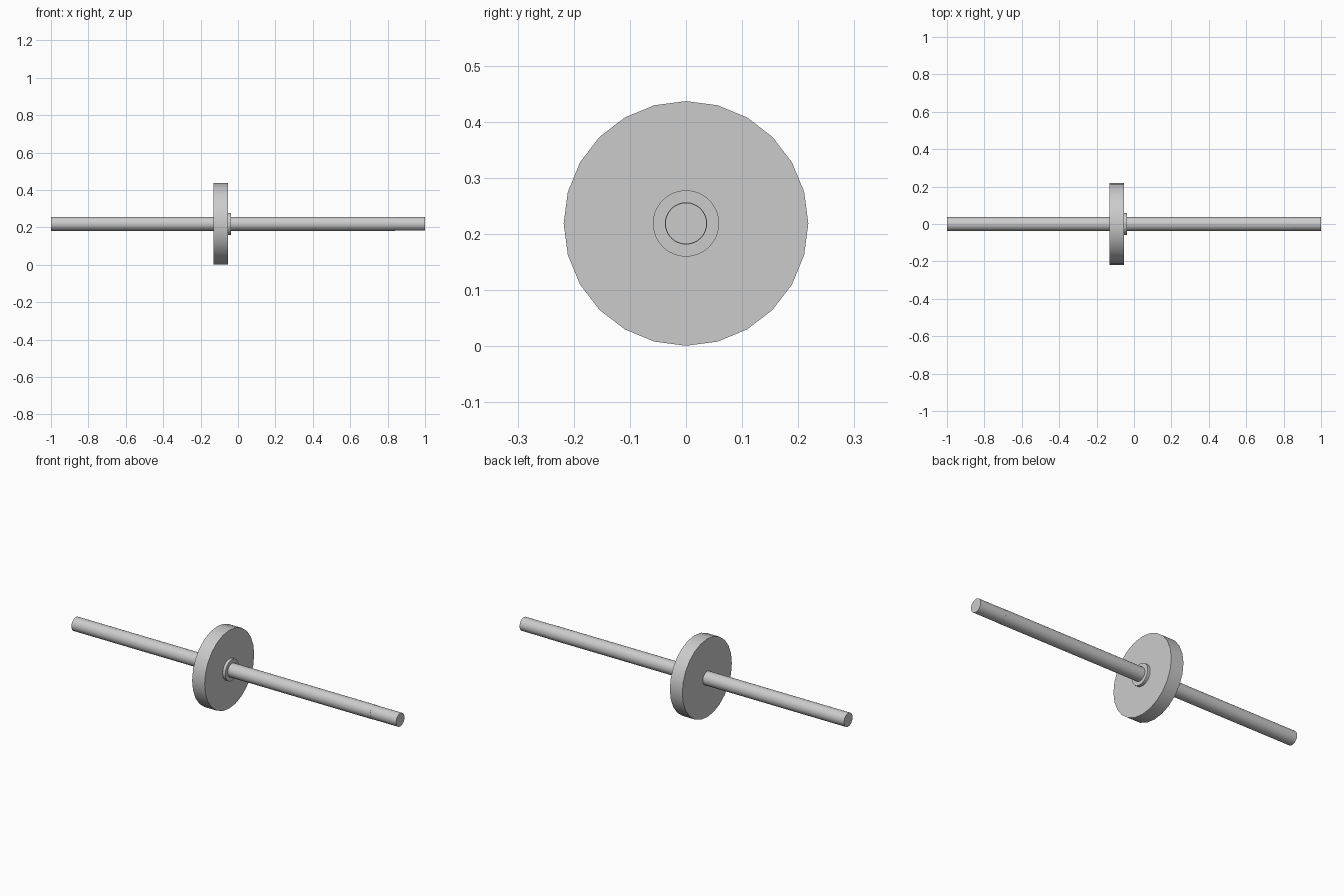
import bpy
from math import pi, radians

if "Cube" in bpy.data.objects:
    bpy.data.objects.remove(bpy.data.objects["Cube"])

AXIS_Z = 0.219


def rod(name, x0, x1, radius, sides):
    """Solid cylinder lying along x between x0 and x1."""
    bpy.ops.mesh.primitive_cylinder_add(
        vertices=sides, radius=radius, depth=x1 - x0,
        location=((x0 + x1) / 2, 0, AXIS_Z), rotation=(0, pi / 2, 0))
    ob = bpy.context.object
    ob.name = name
    bpy.ops.object.shade_smooth_by_angle(angle=radians(30))
    return ob


# Long shaft with a very slightly reduced right end
rod("shaft", -1.0, 0.84, 0.0377, 32)
rod("shaft_end", 0.84, 1.0, 0.0368, 32)

# Wheel disc, 24 sides
rod("wheel_disc", -0.13, -0.053, 0.218, 24)

# Small hub collar on the right face of the wheel
rod("hub_collar", -0.053, -0.037, 0.059, 48)
